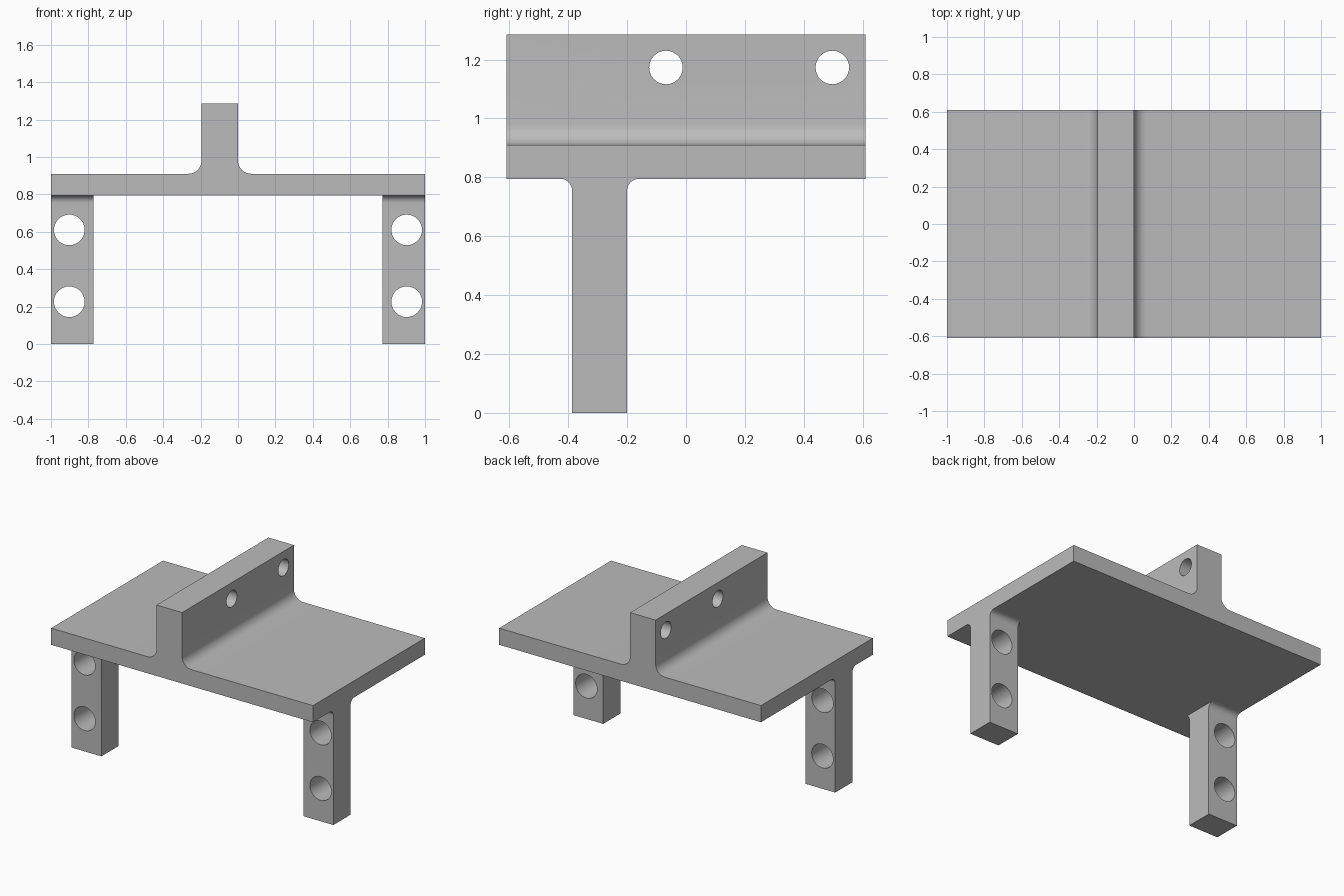
import bpy
import bmesh
import math
from mathutils import Matrix, Vector

if "Cube" in bpy.data.objects:
    bpy.data.objects.remove(bpy.data.objects["Cube"], do_unlink=True)

grey = bpy.data.materials.new("plain grey")
grey.use_nodes = True
colour = (0.5, 0.5, 0.5, 1)
grey.diffuse_color = colour
grey.node_tree.nodes["Principled BSDF"].inputs["Base Color"].default_value = colour

HALF_DEPTH = 0.61
PLATE_BOTTOM, PLATE_TOP, RIB_TOP = 0.795, 0.91, 1.285


def fillet(cx, cz, radius, start, end, steps=8):
    """Arc points around a centre, angles in degrees."""
    angles = [math.radians(start + (end - start) * i / steps) for i in range(steps + 1)]
    return [(cx + radius * math.cos(a), cz + radius * math.sin(a)) for a in angles]


def add_object(name, bm):
    bmesh.ops.recalc_face_normals(bm, faces=bm.faces)
    mesh = bpy.data.meshes.new(name)
    bm.to_mesh(mesh)
    bm.free()
    obj = bpy.data.objects.new(name, mesh)
    bpy.context.collection.objects.link(obj)
    mesh.materials.append(grey)
    return obj


def extrude_profile(name, profile, axis, start, end):
    """Extrude a (horizontal, z) profile along x or y."""
    bm = bmesh.new()
    place = (lambda h, z: (start, h, z)) if axis == "x" else (lambda h, z: (h, start, z))
    face = bm.faces.new([bm.verts.new(place(h, z)) for h, z in profile])
    result = bmesh.ops.extrude_face_region(bm, geom=[face], use_keep_orig=True)
    verts = [v for v in result["geom"] if isinstance(v, bmesh.types.BMVert)]
    length = end - start
    bmesh.ops.translate(bm, verts=verts, vec=(length, 0, 0) if axis == "x" else (0, length, 0))
    return add_object(name, bm)


def drill(obj, centres, axis, radius):
    """Cut round holes through a part along x or y."""
    bm = bmesh.new()
    turn = Vector((0, 0, 1)).rotation_difference(Vector((1, 0, 0) if axis == "x" else (0, 1, 0)))
    for centre in centres:
        bmesh.ops.create_cone(bm, cap_ends=True, segments=32, radius1=radius, radius2=radius,
                              depth=0.5, matrix=Matrix.Translation(centre) @ turn.to_matrix().to_4x4())
    cutter = add_object(obj.name + "_hole_cutter", bm)
    cutter.hide_render = True
    mod = obj.modifiers.new("holes", "BOOLEAN")
    mod.operation, mod.solver, mod.object = "DIFFERENCE", "EXACT", cutter
    select(obj)
    bpy.ops.object.modifier_apply(modifier=mod.name)
    bpy.data.objects.remove(cutter, do_unlink=True)


def select(obj):
    bpy.ops.object.select_all(action="DESELECT")
    obj.select_set(True)
    bpy.context.view_layer.objects.active = obj


# Base plate with a filleted upright rib, one section along the depth
rib_left, rib_right, r = -0.195, 0.0, 0.07
section = [(-1, PLATE_BOTTOM), (1, PLATE_BOTTOM), (1, PLATE_TOP)]
section += fillet(rib_right + r, PLATE_TOP + r, r, 270, 180)
section += [(rib_right, RIB_TOP), (rib_left, RIB_TOP)]
section += fillet(rib_left - r, PLATE_TOP + r, r, 0, -90)
section += [(-1, PLATE_TOP)]
bracket = extrude_profile("plate_and_rib", section, "y", -HALF_DEPTH, HALF_DEPTH)
drill(bracket, [(-0.1, y, 1.173) for y in (-0.068, 0.497)], "x", 0.057)
parts = [bracket]

# Two drilled legs, flared into the plate at the front and back
front, back, r = -0.387, -0.2, 0.04
leg_section = [(front, 0), (back, 0)]
leg_section += fillet(back + r, PLATE_BOTTOM - r, r, 180, 90)
leg_section += fillet(front - r, PLATE_BOTTOM - r, r, 90, 0)
for name, side in (("left_leg", 1), ("right_leg", -1)):
    inner, outer = sorted((side * 0.773, side))
    leg = extrude_profile(name, leg_section, "x", inner, outer)
    drill(leg, [(side * 0.902, -0.3, z) for z in (0.61, 0.226)], "y", 0.082)
    parts.append(leg)

for part in parts:
    select(part)
    bpy.ops.object.shade_smooth_by_angle(angle=math.radians(30))
